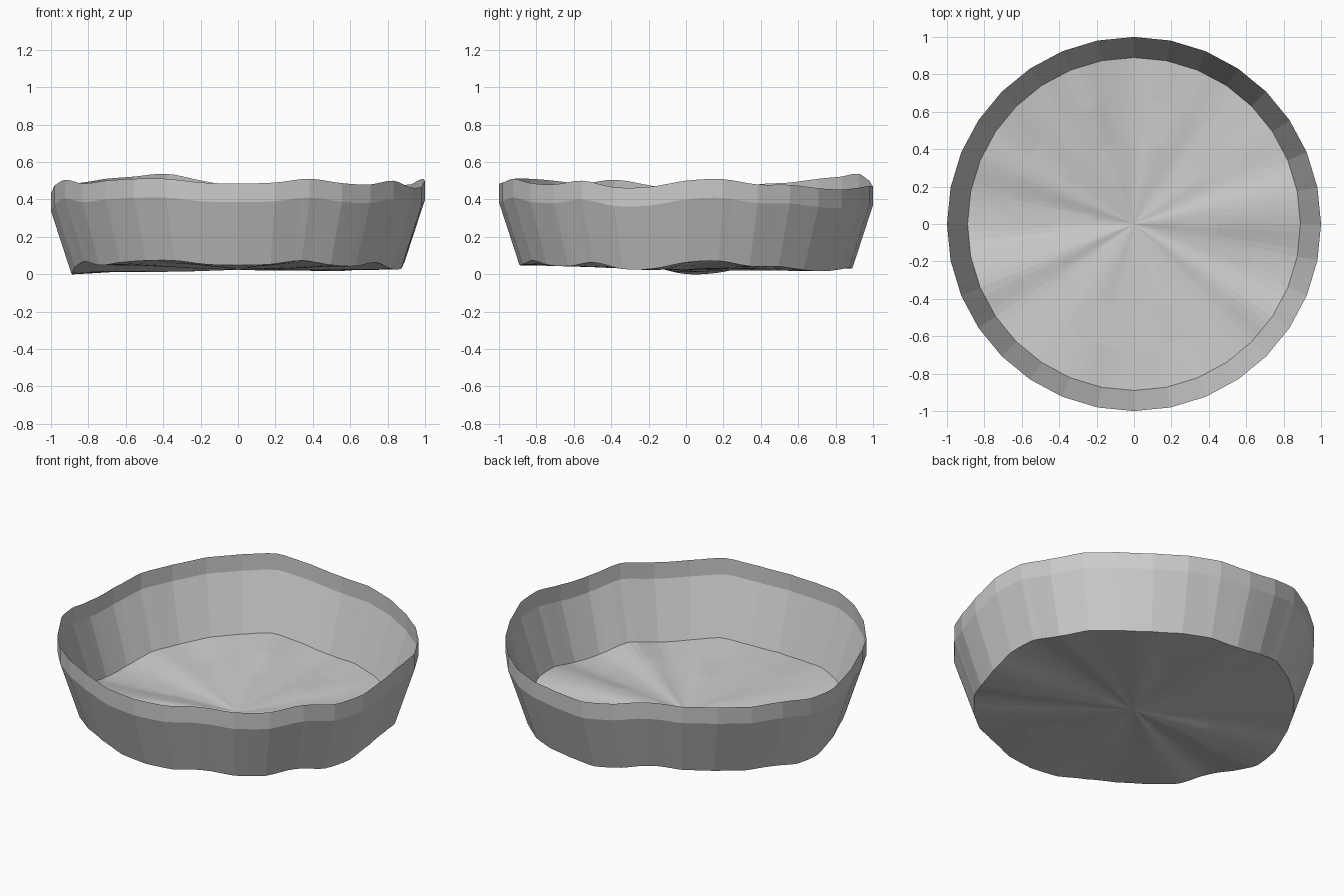
import bpy, bmesh, math

if "Cube" in bpy.data.objects:
    bpy.data.objects.remove(bpy.data.objects["Cube"])

SIDES, SUB = 32, 4
N = SIDES * SUB

# Height of the wavy rim at each of the 32 corners, counter-clockwise from +x
RIM = [.50, .508, .480, .478, .460, .453, .462, .472, .47, .50, .537, .522,
       .51, .49, .48, .445, .438, .475, .505, .485, .50, .51, .51, .49,
       .485, .49, .51, .487, .48, .50, .465, .467]


def rim_height(i):
    """Smooth (Catmull-Rom) interpolation of the rim heights."""
    k, t = i // SUB, (i % SUB) / SUB
    a, b, c, d = (RIM[(k + j) % SIDES] for j in (-1, 0, 1, 2))
    return b + .5 * t * (c - a + t * (2*a - 5*b + 4*c - d + t * (3*(b - c) + d - a)))


def outline(i):
    """Point on the unit 32-gon; points between corners lie on straight sides."""
    k, t = i // SUB, (i % SUB) / SUB
    p, q = (2 * math.pi * (k + j) / SIDES for j in (0, 1))
    return (math.cos(p) * (1 - t) + math.cos(q) * t,
            math.sin(p) * (1 - t) + math.sin(q) * t)


bm = bmesh.new()
CENTRE_Z = 0.024


def ring(radius, height):
    return [bm.verts.new((outline(i)[0] * radius, outline(i)[1] * radius, height(i)))
            for i in range(N)]


def bridge(lower, upper):
    for i in range(N):
        j = (i + 1) % N
        bm.faces.new((lower[i], lower[j], upper[j], upper[i]))


def base_height(i):
    return rim_height(i) - 0.437


def floor_height(i, f, waves, phase):
    """Blend from centre to edge, with a gentle ripple round each ring."""
    a = 2 * math.pi * i / N
    ripple = math.sin(waves * a + phase) + .6 * math.sin((2 * waves + 3) * a + 2 * phase)
    return max(.012, CENTRE_Z + f * (base_height(i) - CENTRE_Z) + .005 * f * ripple)


# Uneven floor: a fan from the centre with concentric rings
rings = []
for f, waves, phase in ((.25, 3, 1.0), (.5, 5, 2.2), (.75, 7, .4)):
    rings.append(ring(.89 * f, lambda i: floor_height(i, f, waves, phase)))
centre = bm.verts.new((0, 0, CENTRE_Z))
for i in range(N):
    bm.faces.new((centre, rings[0][i], rings[0][(i + 1) % N]))

# Sloping wall and upright rim band
rings.append(ring(.89, base_height))
rings.append(ring(1.0, lambda i: rim_height(i) - .10))
rings.append(ring(1.0, rim_height))
for lower, upper in zip(rings, rings[1:]):
    bridge(lower, upper)

bmesh.ops.recalc_face_normals(bm, faces=bm.faces)
mesh = bpy.data.meshes.new("wavy_dish")
bm.to_mesh(mesh)
bm.free()
dish = bpy.data.objects.new("wavy_dish", mesh)
bpy.context.collection.objects.link(dish)
